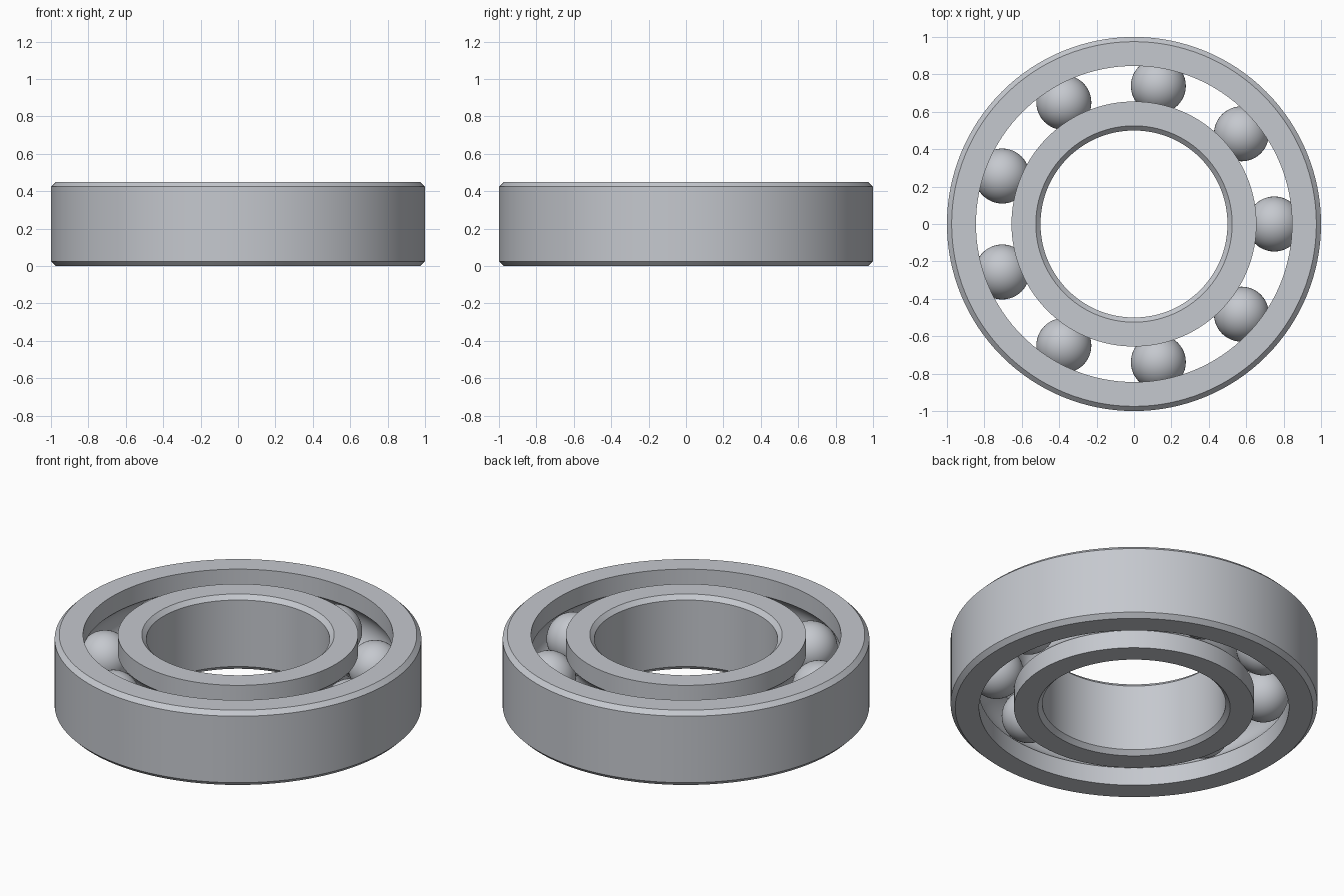
import bpy, bmesh, math
from mathutils import Matrix

cube = bpy.data.objects.get("Cube")
if cube:
    bpy.data.objects.remove(cube, do_unlink=True)

HEIGHT, MID = 0.45, 0.225
CHAMFER = 0.025
PITCH = 0.75            # radius of the ball circle
BALL, GROOVE = 0.147, 0.15
BALLS, SEGMENTS = 9, 128

steel = bpy.data.materials.new("steel_grey")
steel.use_nodes = True
colour = (0.56, 0.58, 0.62, 1)
steel.diffuse_color = colour
steel.node_tree.nodes["Principled BSDF"].inputs["Base Color"].default_value = colour


def add_object(name, bm, angle):
    bmesh.ops.recalc_face_normals(bm, faces=bm.faces)
    mesh = bpy.data.meshes.new(name)
    bm.to_mesh(mesh)
    bm.free()
    mesh.materials.append(steel)
    obj = bpy.data.objects.new(name, mesh)
    bpy.context.collection.objects.link(obj)
    bpy.ops.object.select_all(action='DESELECT')
    obj.select_set(True)
    bpy.context.view_layer.objects.active = obj
    bpy.ops.object.shade_smooth_by_angle(angle=math.radians(angle))
    return obj


def race(name, wall, land):
    """Ring with a chamfered plain wall and a grooved land facing the balls."""
    inward = math.copysign(CHAMFER, land - wall)
    side = math.copysign(1, land - PITCH)
    profile = [(land, 0), (wall + inward, 0), (wall, CHAMFER),
               (wall, HEIGHT - CHAMFER), (wall + inward, HEIGHT), (land, HEIGHT)]
    # Round groove, swept from the top edge down to the bottom edge
    half = math.acos(abs(land - PITCH) / GROOVE)
    steps = 16
    for i in range(steps + 1):
        a = half - 2 * half * i / steps
        profile.append((PITCH + side * GROOVE * math.cos(a), MID + GROOVE * math.sin(a)))

    bm = bmesh.new()
    loops = []
    for s in range(SEGMENTS):
        t = math.tau * s / SEGMENTS
        loops.append([bm.verts.new((r * math.cos(t), r * math.sin(t), z)) for r, z in profile])
    for s in range(SEGMENTS):
        a, b = loops[s], loops[(s + 1) % SEGMENTS]
        for i in range(len(profile)):
            j = (i + 1) % len(profile)
            bm.faces.new((a[i], b[i], b[j], a[j]))
    return add_object(name, bm, 25)


# Rings
race("outer_ring", 1.0, 0.845)
race("inner_ring", 0.5, 0.655)

# Balls
for n in range(BALLS):
    t = math.tau * n / BALLS
    bm = bmesh.new()
    place = Matrix.Translation((PITCH * math.cos(t), PITCH * math.sin(t), MID))
    bmesh.ops.create_uvsphere(bm, u_segments=48, v_segments=24, radius=BALL, matrix=place)
    add_object(f"ball_{n + 1}", bm, 40)
